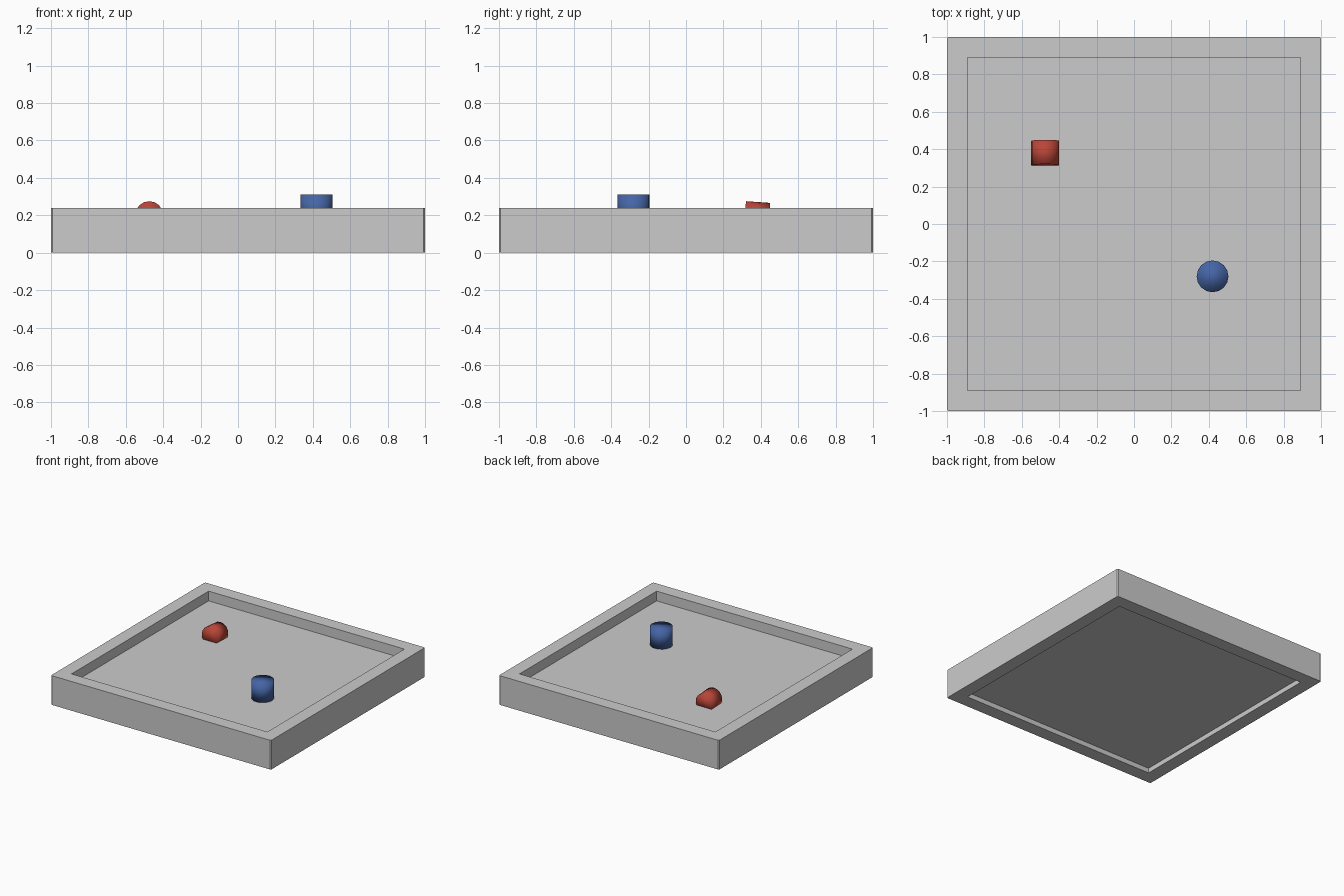
import bpy, bmesh
from math import pi

if "Cube" in bpy.data.objects:
    bpy.data.objects.remove(bpy.data.objects["Cube"])

def material(name, rgb):
    m = bpy.data.materials.new(name)
    m.diffuse_color = (*rgb, 1)
    m.use_nodes = True
    m.node_tree.nodes["Principled BSDF"].inputs["Base Color"].default_value = m.diffuse_color
    return m

def box(name, size, z0, z1):
    bpy.ops.mesh.primitive_cube_add(size=1, location=(0, 0, (z0 + z1) / 2))
    o = bpy.context.object
    o.name = name
    o.scale = (size, size, z1 - z0)
    bpy.ops.object.transform_apply(location=False, rotation=False, scale=True)
    return o

def peg(name, radius, depth, loc, rot, mat):
    bpy.ops.mesh.primitive_cylinder_add(vertices=16, radius=radius, depth=depth,
                                        location=loc, rotation=rot)
    o = bpy.context.object
    o.name = name
    o.data.materials.append(mat)
    bpy.ops.object.shade_smooth()
    return o

# Tray rim: square ring with tiny chamfers on the outer upright corners
OUT, INN, CH, H = 1.0, 0.89, 0.008, 0.24
corners = [(1, 1), (-1, 1), (-1, -1), (1, -1)]
bm = bmesh.new()
rings = {}
for z in (0, H):
    rings[z] = ([bm.verts.new((x * OUT, y * OUT, z)) for x, y in corners],
                [bm.verts.new((x * INN, y * INN, z)) for x, y in corners])
(bo, bi), (to, ti) = rings[0], rings[H]
for i in range(4):
    j = (i + 1) % 4
    bm.faces.new((bo[i], bo[j], to[j], to[i]))
    bm.faces.new((bi[j], bi[i], ti[i], ti[j]))
    bm.faces.new((to[i], to[j], ti[j], ti[i]))
    bm.faces.new((bo[j], bo[i], bi[i], bi[j]))
uprights = [e for e in bm.edges if all(abs(v.co.x) == OUT for v in e.verts)
            and e.verts[0].co.z != e.verts[1].co.z]
bmesh.ops.bevel(bm, geom=uprights, offset=CH, segments=1, affect='EDGES')
bmesh.ops.recalc_face_normals(bm, faces=bm.faces)
me = bpy.data.meshes.new("tray_rim")
bm.to_mesh(me)
bm.free()
rim = bpy.data.objects.new("tray_rim", me)
bpy.context.collection.objects.link(rim)

# Floor panel, raised a little above the rim's underside
box("tray_floor", 2 * INN, 0.04, 0.16)

# Upright blue peg and the tipped-over red peg half sunk in the floor
peg("blue_peg", 0.085, 0.15, (0.42, -0.28, 0.235), (0, 0, 0),
    material("blue", (0.06, 0.13, 0.38)))
peg("red_peg", 0.075, 0.13, (-0.475, 0.38, 0.196), (1.5, 0, 0),
    material("red", (0.48, 0.06, 0.04)))
